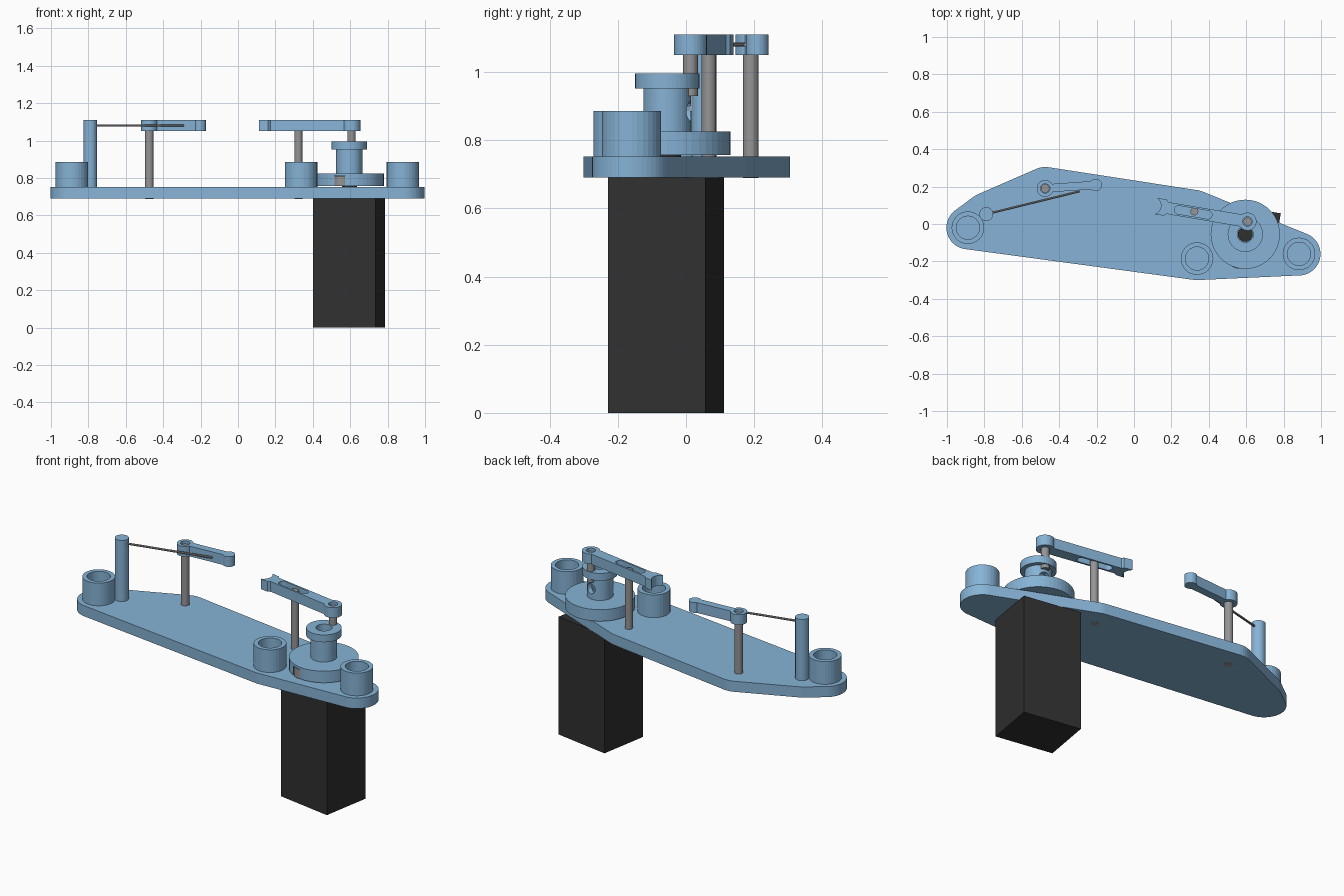
import bpy, bmesh, math
from mathutils import Vector

if "Cube" in bpy.data.objects:
    bpy.data.objects.remove(bpy.data.objects["Cube"])


def material(name, rgb):
    m = bpy.data.materials.new(name)
    m.diffuse_color = (*rgb, 1)
    m.use_nodes = True
    m.node_tree.nodes["Principled BSDF"].inputs["Base Color"].default_value = m.diffuse_color
    return m


BLUE = material("blue plastic", (0.24, 0.45, 0.67))
STEEL = material("grey steel", (0.30, 0.30, 0.31))
BLACK = material("black motor", (0.03, 0.03, 0.03))


def finish(bm, name, mat):
    bmesh.ops.recalc_face_normals(bm, faces=bm.faces)
    me = bpy.data.meshes.new(name)
    bm.to_mesh(me)
    bm.free()
    me.materials.append(mat)
    ob = bpy.data.objects.new(name, me)
    bpy.context.collection.objects.link(ob)
    return ob


def lathe(name, center, profile, mat, n=32):
    """Revolve a closed (radius, z) profile about a vertical axis."""
    bm = bmesh.new()
    rings = []
    for i in range(n):
        a = 2 * math.pi * i / n
        rings.append([bm.verts.new((center[0] + r * math.cos(a),
                                    center[1] + r * math.sin(a), z)) for r, z in profile])
    k = len(profile)
    for i in range(n):
        p, q = rings[i], rings[(i + 1) % n]
        for j in range(k):
            bm.faces.new((p[j], q[j], q[(j + 1) % k], p[(j + 1) % k]))
    return finish(bm, name, mat)


def prism(name, outline, z0, z1, mat):
    """Extrude a 2D outline between two heights."""
    bm = bmesh.new()
    face = bm.faces.new([bm.verts.new((x, y, z0)) for x, y in outline])
    ext = bmesh.ops.extrude_face_region(bm, geom=[face])
    for v in ext["geom"]:
        if isinstance(v, bmesh.types.BMVert):
            v.co.z = z1
    return finish(bm, name, mat)


def arc(c, r, a0, a1, n=24):
    return [(c[0] + r * math.cos(math.radians(a0 + (a1 - a0) * i / n)),
             c[1] + r * math.sin(math.radians(a0 + (a1 - a0) * i / n))) for i in range(n + 1)]


def circle(c, r, n=32):
    return arc(c, r, 0, 360, n)[:-1]


def disc(name, c, r, z0, z1, mat, n=32):
    return prism(name, circle(c, r, n), z0, z1, mat)


def rod(name, a, b, r, mat, n=16):
    """Cylinder between two points."""
    a, b = Vector(a), Vector(b)
    bm = bmesh.new()
    bmesh.ops.create_cone(bm, cap_ends=True, segments=n, radius1=r, radius2=r,
                          depth=(b - a).length)
    bm.transform((b - a).to_track_quat('Z', 'Y').to_matrix().to_4x4())
    bmesh.ops.translate(bm, verts=bm.verts, vec=(a + b) / 2)
    return finish(bm, name, mat)


def cut(ob, cutter):
    m = ob.modifiers.new("cut", 'BOOLEAN')
    m.operation, m.solver, m.object = 'DIFFERENCE', 'EXACT', cutter
    cutter.hide_render = True
    cutter.hide_viewport = True


def place(points, origin, angle):
    c, s = math.cos(math.radians(angle)), math.sin(math.radians(angle))
    return [(origin[0] + c * x - s * y, origin[1] + s * x + c * y) for x, y in points]


# key positions
LEFT, MID, RIGHT = (-0.888, -0.02), (0.337, -0.185), (0.882, -0.16)
POST, PIVOT_A, PIVOT_B = (-0.79, 0.053), (-0.475, 0.19), (0.323, 0.067)
SPOOL, FOLLOWER = (0.595, -0.055), (0.607, 0.013)
Z0, Z1 = 0.69, 0.752

# base plate: hull around all the mounting points
bm = bmesh.new()
for c in (LEFT, MID, RIGHT, POST, PIVOT_A, PIVOT_B):
    for x, y in circle(c, 0.115, 48):
        for z in (Z0, Z1):
            bm.verts.new((x, y, z))
hull = bmesh.ops.convex_hull(bm, input=bm.verts)
bmesh.ops.delete(bm, geom=[v for v in bm.verts if not v.link_faces], context='VERTS')
bmesh.ops.dissolve_limit(bm, angle_limit=0.01, verts=bm.verts, edges=bm.edges)
finish(bm, "base_plate", BLUE)

# open cylindrical bosses
for name, c in (("left", LEFT), ("middle", MID), ("right", RIGHT)):
    lathe(name + "_boss", c, [(0.087, Z1 - 0.01), (0.087, 0.885), (0.062, 0.885),
                              (0.062, Z1 - 0.01)], BLUE)

# wire post and sensing wire
disc("wire_post", POST, 0.037, Z1 - 0.01, 1.11, BLUE)
rod("wire", (-0.78, 0.055, 1.08), (-0.29, 0.175, 1.08), 0.006, STEEL, 10)

# left lever
lever = (arc((0, 0), 0.045, 29, 331) + arc((0.271, 0), 0.033, -138, 138))
left_lever = prism("left_lever", place(lever, PIVOT_A, 4), 1.05, 1.11, BLUE)
cut(left_lever, disc("left_lever_bore", PIVOT_A, 0.025, 1.0, 1.2, BLUE))
disc("left_lever_pin", PIVOT_A, 0.023, Z0 - 0.001, 1.095, STEEL, 24)

# right lever with slot and forked tip
lever = (arc((0, 0), 0.048, 43, 317)
         + [(0.435, -0.032), (0.445, -0.043), (0.488, -0.045)]
         + arc((0.52, 0), 0.05, 240, 120, 8)
         + [(0.488, 0.045), (0.445, 0.043), (0.435, 0.032)])
right_lever = prism("right_lever", place(lever, FOLLOWER, 170.4), 1.05, 1.11, BLUE)
slot = arc((0.215, 0), 0.022, 90, 270) + arc((0.375, 0), 0.022, -90, 90)
cut(right_lever, prism("lever_slot", place(slot, FOLLOWER, 170.4), 1.0, 1.2, BLUE))
cut(right_lever, disc("right_lever_bore", FOLLOWER, 0.025, 1.0, 1.2, BLUE))
disc("right_lever_pin", PIVOT_B, 0.021, Z0 - 0.001, 1.095, STEEL, 24)
disc("follower_pin", FOLLOWER, 0.022, 0.93, 1.095, STEEL, 24)

# flanged spool with bore, side hole and magnet pocket
spool = lathe("spool", SPOOL, [(0.185, 0.757), (0.185, 0.825), (0.07, 0.825), (0.07, 0.952),
                               (0.094, 0.952), (0.094, 0.995), (0.043, 0.995),
                               (0.043, 0.757)], BLUE, 48)
cut(spool, rod("side_hole", (0.597, -0.05, 0.885), (0.62, 0.07, 0.885), 0.03, BLUE))
MAGNET = (0.556, -0.188)
cut(spool, disc("magnet_pocket", MAGNET, 0.053, 0.74, 0.812, BLUE))
disc("magnet", MAGNET, 0.05, 0.757, 0.81, STEEL)

# motor and its shaft
disc("motor_shaft", SPOOL, 0.04, 0.70, 0.83, BLACK, 24)
prism("motor", [(0.785, 0.057), (0.45, 0.112), (0.401, -0.174), (0.736, -0.229)],
      0.0, Z0, BLACK)
